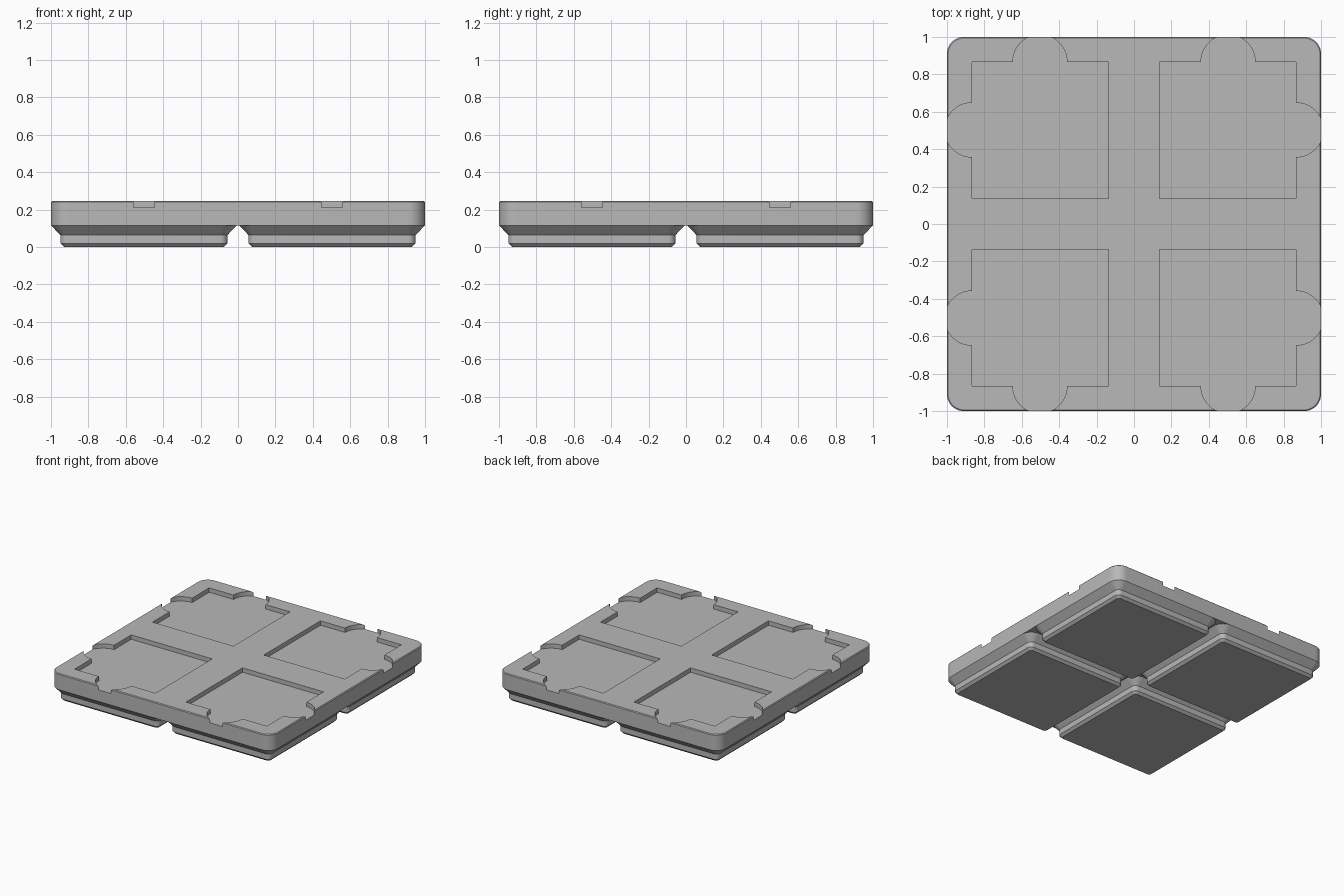
import bpy, bmesh, math

if "Cube" in bpy.data.objects:
    bpy.data.objects.remove(bpy.data.objects["Cube"])

C = 0.503            # centre of each grid cell
TOP, SEAM = 0.246, 0.116

grey = bpy.data.materials.new("light_grey")
grey.diffuse_color = (0.48, 0.48, 0.48, 1)
grey.use_nodes = True
grey.node_tree.nodes["Principled BSDF"].inputs["Base Color"].default_value = grey.diffuse_color


def rounded_square(cx, cy, half, r, n=10):
    """Outline of a square with rounded corners."""
    pts = []
    for k, (sx, sy) in enumerate([(1, 1), (-1, 1), (-1, -1), (1, -1)]):
        for i in range(n + 1):
            a = math.pi / 2 * (k + i / n)
            pts.append((cx + sx * (half - r) + r * math.cos(a),
                        cy + sy * (half - r) + r * math.sin(a)))
    return pts


def loft(name, rings):
    """Closed solid through (z, outline) rings."""
    bm = bmesh.new()
    loops = [[bm.verts.new((x, y, z)) for x, y in pts] for z, pts in rings]
    for lo, hi in zip(loops, loops[1:]):
        for i in range(len(lo)):
            j = (i + 1) % len(lo)
            bm.faces.new((lo[i], lo[j], hi[j], hi[i]))
    bm.faces.new(loops[0][::-1])
    bm.faces.new(loops[-1])
    bmesh.ops.recalc_face_normals(bm, faces=bm.faces)
    me = bpy.data.meshes.new(name)
    bm.to_mesh(me)
    bm.free()
    me.materials.append(grey)
    ob = bpy.data.objects.new(name, me)
    bpy.context.collection.objects.link(ob)
    return ob


def combine(target, tool, operation):
    """Apply a boolean and remove the tool."""
    mod = target.modifiers.new("combine", 'BOOLEAN')
    mod.operation, mod.solver, mod.object = operation, 'EXACT', tool
    bpy.context.view_layer.objects.active = target
    bpy.ops.object.modifier_apply(modifier=mod.name)
    bpy.data.objects.remove(tool)


# Square slab with a fine chamfer on the upper rim
slab = loft("base_plate", [
    (SEAM, rounded_square(0, 0, 1, 0.09)),
    (TOP - 0.006, rounded_square(0, 0, 1, 0.09)),
    (TOP, rounded_square(0, 0, 0.994, 0.084))])


def pocket_outline(sx, sy, a=0.137, b=0.867, r=0.145, n=20):
    """Square recess with a half-round notch on each outer side."""
    arc = [math.pi * i / n for i in range(n + 1)]
    pts = [(a, a), (b, a)]
    pts += [(b + r * math.sin(t), C - r * math.cos(t)) for t in arc]
    pts += [(b, b)]
    pts += [(C + r * math.cos(t), b + r * math.sin(t)) for t in arc]
    pts += [(a, b)]
    return [(sx * x, sy * y) for x, y in pts]


cells = [(sx, sy) for sx in (-1, 1) for sy in (-1, 1)]

# Recesses in the top
for sx, sy in cells:
    outline = pocket_outline(sx, sy)
    cutter = loft("pocket_cutter", [(0.21, outline), (0.3, outline)])
    cutter.hide_render = True
    combine(slab, cutter, 'DIFFERENCE')

# Stepped feet underneath
for sx, sy in cells:
    profile = [(0, 0.427, 0.02), (0.019, 0.446, 0.038),
               (0.063, 0.446, 0.038), (SEAM, 0.497, 0.09)]
    foot = loft("foot", [(z, rounded_square(sx * C, sy * C, h, r))
                         for z, h, r in profile])
    combine(slab, foot, 'UNION')

# Smooth the rounded corners, keep the steps crisp
bpy.ops.object.select_all(action='DESELECT')
slab.select_set(True)
bpy.context.view_layer.objects.active = slab
bpy.ops.object.shade_smooth_by_angle(angle=math.radians(25))
